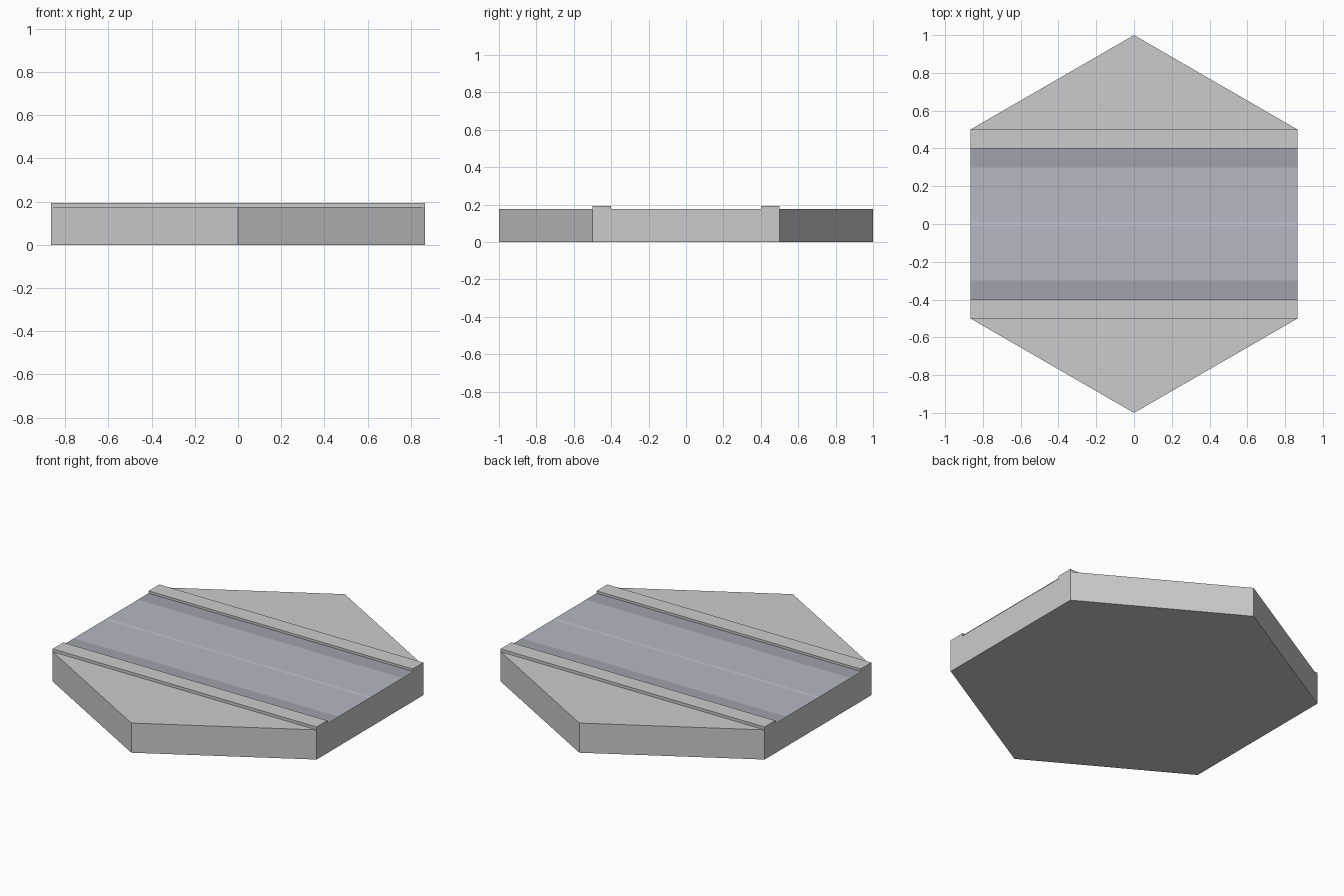
import bpy, bmesh, math

if "Cube" in bpy.data.objects:
    bpy.data.objects.remove(bpy.data.objects["Cube"])

HALF = math.sqrt(3) / 2   # half width across the flats
BASE, CURB, ROAD = 0.176, 0.193, 0.179


def material(name, rgb):
    m = bpy.data.materials.new(name)
    m.diffuse_color = (*rgb, 1)
    m.use_nodes = True
    m.node_tree.nodes["Principled BSDF"].inputs["Base Color"].default_value = m.diffuse_color
    return m


def prism(name, outline, z0, z1, mat=None):
    """Extrude a flat outline from z0 to z1."""
    bm = bmesh.new()
    face = bm.faces.new([bm.verts.new((x, y, z0)) for x, y in outline])
    if z1 > z0:
        ext = bmesh.ops.extrude_face_region(bm, geom=[face], use_keep_orig=True)
        verts = [v for v in ext["geom"] if isinstance(v, bmesh.types.BMVert)]
        bmesh.ops.translate(bm, verts=verts, vec=(0, 0, z1 - z0))
        bmesh.ops.recalc_face_normals(bm, faces=bm.faces)
    mesh = bpy.data.meshes.new(name)
    bm.to_mesh(mesh)
    bm.free()
    obj = bpy.data.objects.new(name, mesh)
    bpy.context.collection.objects.link(obj)
    if mat:
        mesh.materials.append(mat)
    return obj


def strip(name, y0, y1, z0, z1, mat=None):
    """Band running the full width of the tile."""
    return prism(name, [(-HALF, y0), (HALF, y0), (HALF, y1), (-HALF, y1)], z0, z1, mat)


asphalt = material("asphalt", (0.46, 0.48, 0.55))
dark = material("dark_asphalt", (0.35, 0.36, 0.41))
paint = material("centre_paint", (0.53, 0.55, 0.66))

# Hexagonal slab
angles = [math.radians(90 + 60 * i) for i in range(6)]
prism("hex_base", [(math.cos(a), math.sin(a)) for a in angles], 0, BASE)

# Road surface: two lanes split by a thin centre line
strip("centre_line", -0.01, 0.01, ROAD, ROAD, paint)
for side, s in (("front", -1), ("back", 1)):
    lo, hi = sorted((s * 0.01, s * 0.3))
    strip(f"{side}_lane", lo, hi, ROAD, ROAD, asphalt)
    lo, hi = sorted((s * 0.3, s * 0.4))
    strip(f"{side}_shoulder", lo, hi, ROAD, ROAD, dark)
    # Raised curb
    lo, hi = sorted((s * 0.4, s * 0.5))
    strip(f"{side}_curb", lo, hi, BASE, CURB)
